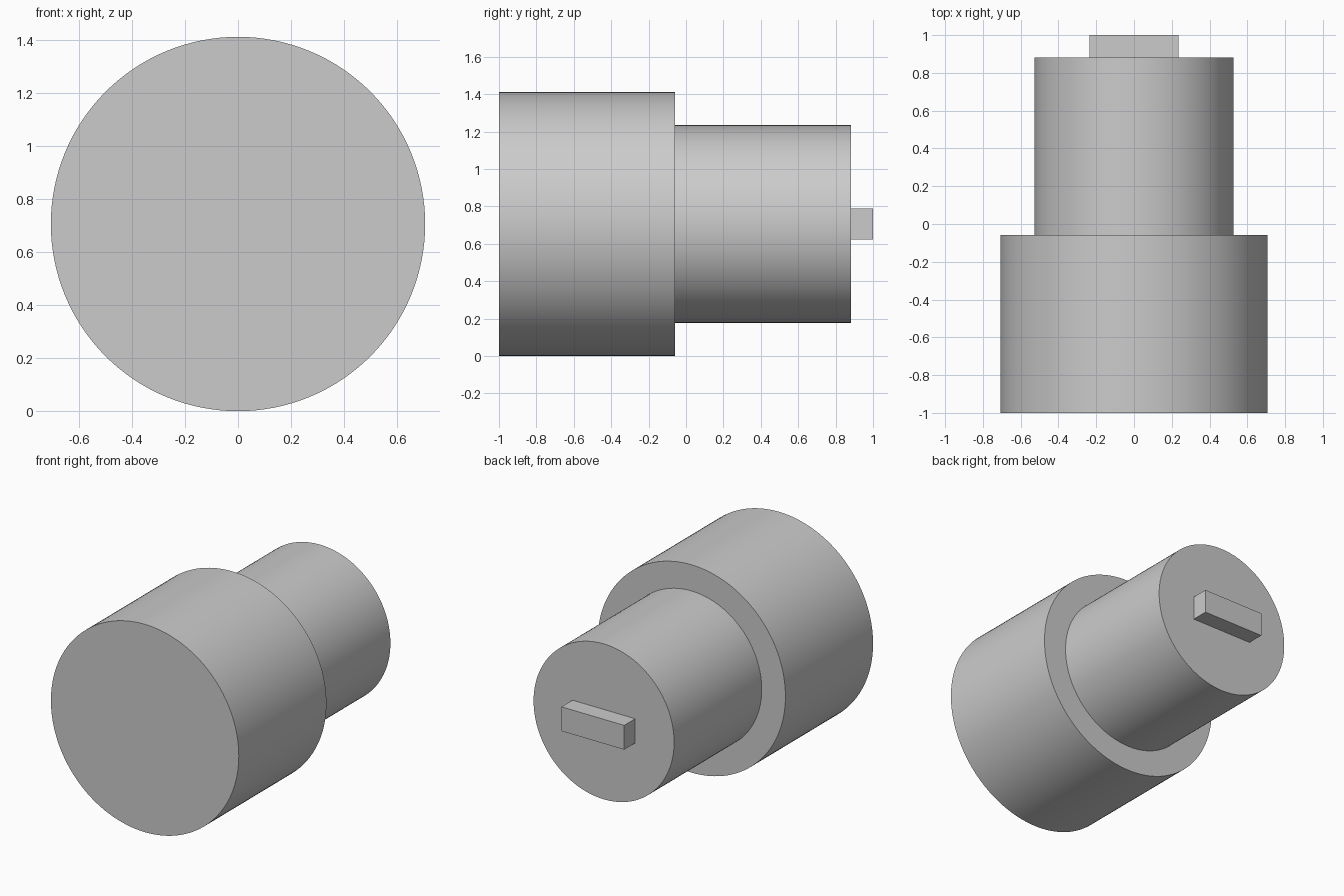
import bpy
import math

old = bpy.data.objects.get("Cube")
if old:
    bpy.data.objects.remove(old, do_unlink=True)

GREY = (0.6, 0.6, 0.6, 1.0)
RADIUS = 0.706  # large body radius, also the axis height

metal = bpy.data.materials.new("plain_grey")
metal.use_nodes = True
metal.diffuse_color = GREY
metal.node_tree.nodes["Principled BSDF"].inputs["Base Color"].default_value = GREY


def cylinder(name, radius, y0, y1):
    """Smooth round section lying along y."""
    bpy.ops.mesh.primitive_cylinder_add(
        vertices=128, radius=radius, depth=y1 - y0,
        location=(0, (y0 + y1) / 2, RADIUS), rotation=(math.pi / 2, 0, 0))
    obj = bpy.context.object
    obj.name = name
    obj.data.materials.append(metal)
    bpy.ops.object.transform_apply(location=False, rotation=True, scale=True)
    bpy.ops.object.shade_smooth_by_angle(angle=math.radians(30))


# Stepped round body
cylinder("large_body", RADIUS, -1.0, -0.059)
cylinder("small_body", 0.528, -0.059, 0.882)

# Flat drive tab on the back end
bpy.ops.mesh.primitive_cube_add(size=1, location=(0, 0.941, RADIUS))
tab = bpy.context.object
tab.name = "drive_tab"
tab.scale = (0.471, 0.118, 0.165)
bpy.ops.object.transform_apply(location=False, rotation=False, scale=True)
tab.data.materials.append(metal)
